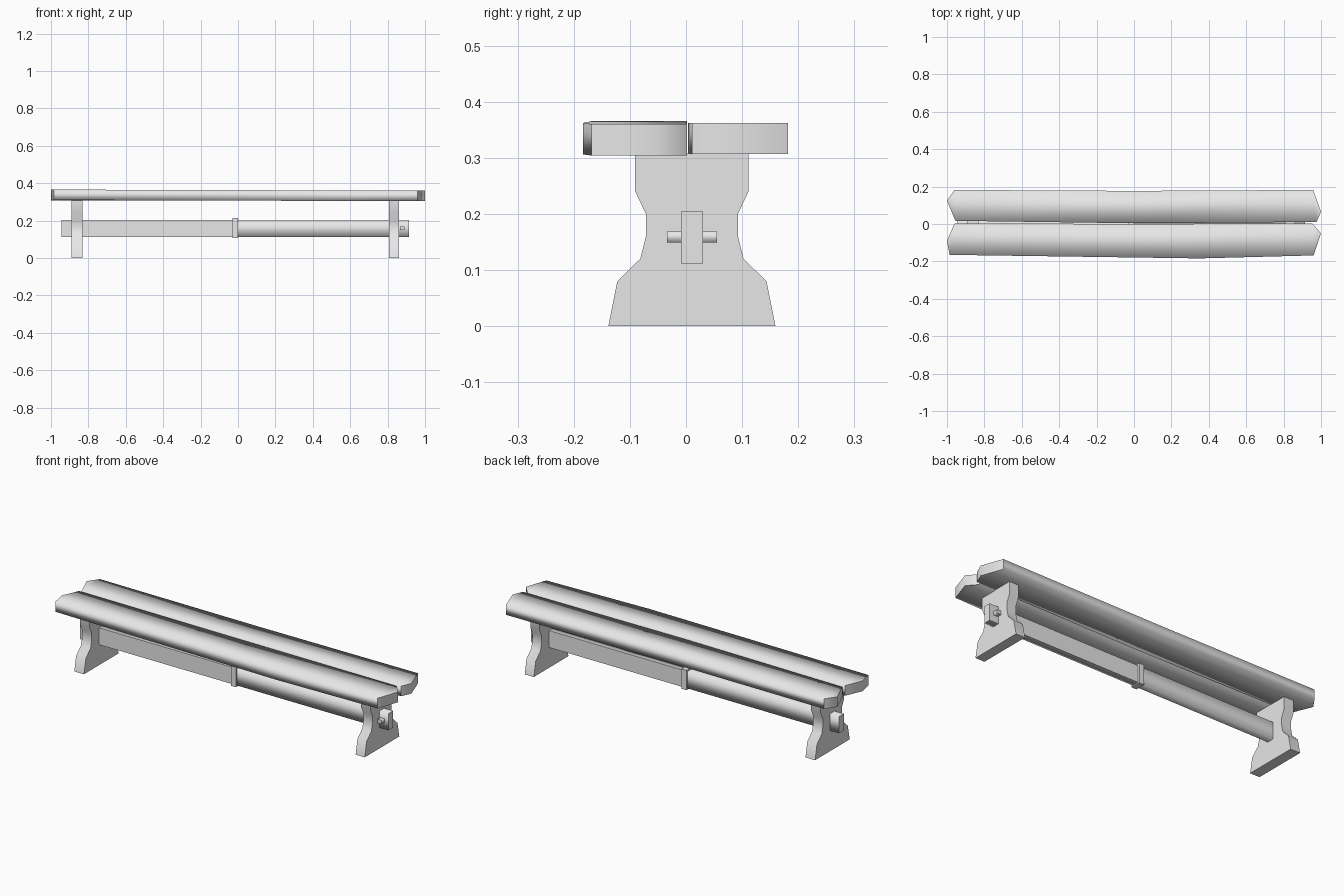
import bpy, bmesh
from mathutils import Vector

if "Cube" in bpy.data.objects:
    bpy.data.objects.remove(bpy.data.objects["Cube"], do_unlink=True)

GREY = (0.8, 0.8, 0.8, 1)
mat = bpy.data.materials.new("bench_grey")
mat.use_nodes = True
mat.diffuse_color = GREY
bsdf = next(n for n in mat.node_tree.nodes if n.type == "BSDF_PRINCIPLED")
bsdf.inputs["Base Color"].default_value = GREY


def finish(name, bm, group=None):
    """Make an object; shading is smooth inside each group of face normals."""
    bmesh.ops.recalc_face_normals(bm, faces=bm.faces)
    bm.normal_update()
    if group:
        for f in bm.faces:
            f.smooth = True
        for e in bm.edges:
            e.smooth = len({group(f.normal) for f in e.link_faces}) == 1
    me = bpy.data.meshes.new(name)
    bm.to_mesh(me)
    bm.free()
    me.materials.append(mat)
    ob = bpy.data.objects.new(name, me)
    bpy.context.collection.objects.link(ob)
    return ob


def box(name, x, y, z, group=None):
    bm = bmesh.new()
    bmesh.ops.create_cube(bm, size=1)
    lo, hi = Vector((x[0], y[0], z[0])), Vector((x[1], y[1], z[1]))
    for v in bm.verts:
        v.co = (lo + hi) / 2 + v.co * (hi - lo)
    return finish(name, bm, group)


def plank(name, front, back, tips, z_left, z_right, thick):
    """Bowed plank with pointed ends, given by its two long edges and tips."""
    bm = bmesh.new()

    def layer(dz):
        def vert(p):
            z = z_left + (z_right - z_left) * (p[0] + 1) / 2
            return bm.verts.new((p[0], p[1], z + dz))
        a, b, t = ([vert(p) for p in pts] for pts in (front, back, tips))
        for i in range(len(a) - 1):
            bm.faces.new((a[i], a[i + 1], b[i + 1], b[i]))
        bm.faces.new((a[0], b[0], t[0]))
        bm.faces.new((a[-1], t[1], b[-1]))
        return a + [t[1]] + b[::-1] + [t[0]]

    low, top = layer(0), layer(thick)
    n = len(low)
    for i in range(n):
        j = (i + 1) % n
        bm.faces.new((low[i], low[j], top[j], top[i]))
    return finish(name, bm, lambda nrm: abs(nrm.x) > 0.5)


# Seat planks
plank("front_seat_plank",
      [(-0.985, -0.165), (0.35, -0.184), (0.96, -0.168)],
      [(-0.96, 0.002), (0, 0.001), (0.955, 0.002)],
      [(-1, -0.09), (1, -0.05)], 0.310, 0.304, 0.056)
plank("back_seat_plank",
      [(-0.955, 0.017), (0, 0.004), (0.976, 0.011)],
      [(-0.96, 0.182), (0, 0.177), (0.958, 0.182)],
      [(-1, 0.125), (1, 0.065)], 0.307, 0.307, 0.055)

# Shaped end legs, symmetrical about the beam
MID = 0.0105
HALF = [(0.149, 0), (0.133, 0.08), (0.092, 0.12), (0.082, 0.16),
        (0.082, 0.2), (0.101, 0.24), (0.101, 0.308)]


def leg(name, x0, x1):
    bm = bmesh.new()
    outline = [(MID + w, z) for w, z in HALF]
    outline += [(MID - w, z) for w, z in reversed(HALF)]
    face = bm.faces.new([bm.verts.new((x0, y, z)) for y, z in outline])
    ext = bmesh.ops.extrude_face_region(bm, geom=[face])
    moved = [g for g in ext["geom"] if isinstance(g, bmesh.types.BMVert)]
    bmesh.ops.translate(bm, verts=moved, vec=(x1 - x0, 0, 0))
    # Separate soft curved edges from the broad faces, the top and the foot
    return finish(name, bm, lambda n: (round(n.x), n.z > 0.9, n.z < -0.9))


leg("right_leg", -0.89, -0.832)
leg("left_leg", 0.806, 0.861)

# Stretcher beam in two halves, each with one crisp long side
BEAM_Y, BEAM_Z = (-0.009, 0.03), (0.112, 0.204)
box("right_beam", (-0.945, -0.015), BEAM_Y, BEAM_Z,
    lambda n: (round(n.x), n.y < -0.5))
box("left_beam", (-0.015, 0.915), BEAM_Y, BEAM_Z,
    lambda n: (round(n.x), n.y > 0.5))

# Collar over the joint and locking peg through the beam end
box("beam_collar", (-0.03, 0), (-0.018, 0.039), (0.106, 0.214))
box("locking_peg", (0.865, 0.89), (-0.034, 0.055), (0.149, 0.169),
    lambda n: round(n.y))
